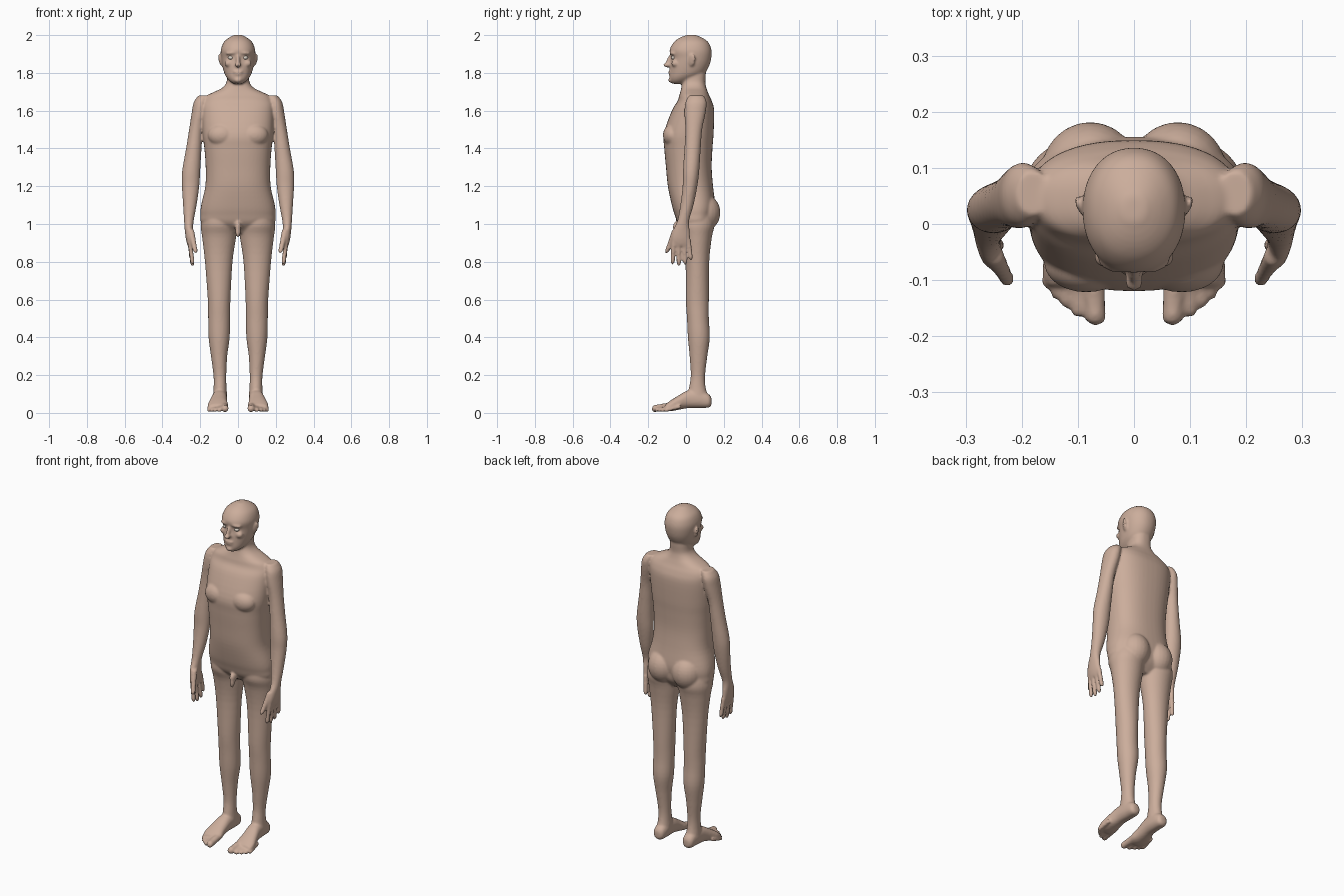
import bpy, bmesh, math
from mathutils import Vector, Matrix

skin = bpy.data.materials.new("skin")
skin.diffuse_color = (0.60, 0.42, 0.33, 1)
eye_mat = bpy.data.materials.new("eye")
eye_mat.diffuse_color = (0.75, 0.68, 0.6, 1)
bm = bmesh.new()


def smooth_rings(rings, steps=4):
    """Catmull-Rom interpolation between cross-sections."""
    out, n = [], len(rings)
    for i in range(n - 1):
        a, b, c, d = (rings[max(0, min(n - 1, i + k))] for k in (-1, 0, 1, 2))
        for j in range(steps):
            t = j / steps
            out.append([0.5 * (2*q + (r-p)*t + (2*p-5*q+4*r-s)*t*t + (3*q-p-3*r+s)*t**3)
                        for p, q, r, s in zip(a, b, c, d)])
    return out + [rings[-1]]


def loft(rings, axis='z', side=1, power=2.0, seg=32):
    """Closed skin over rings (x, y, z, half width, half depth)."""
    loops = []
    for x, y, z, ru, rv in smooth_rings(rings):
        loop = []
        for k in range(seg):
            a = math.tau * k / seg
            c, s = math.cos(a), math.sin(a)
            u = ru * math.copysign(abs(c) ** (2 / power), c)
            v = rv * math.copysign(abs(s) ** (2 / power), s)
            p = (x + u, y + v, z) if axis == 'z' else (x + u, y, z + v)
            loop.append(bm.verts.new((side * p[0], p[1], p[2])))
        loops.append(loop)
    for a, b in zip(loops, loops[1:]):
        for k in range(seg):
            m = (k + 1) % seg
            bm.faces.new((a[k], a[m], b[m], b[k]))
    bm.faces.new(loops[0])
    bm.faces.new(loops[-1])


def blob(loc, size, rot=(0, 0, 0), target=None):
    """Ellipsoid with half sizes, tilted by rot degrees."""
    m = Matrix.Translation(loc)
    for ang, ax in zip(rot, 'XYZ'):
        m = m @ Matrix.Rotation(math.radians(ang), 4, ax)
    m = m @ Matrix.Diagonal((*size, 1))
    bmesh.ops.create_uvsphere(target or bm, u_segments=24, v_segments=16, radius=1, matrix=m)


def digit(a, b, r0, r1, axis, side):
    """Finger or toe: tapered rod with a rounded tip."""
    a, b = Vector(a), Vector(b)
    rings = []
    for t, f in ((0, 1), (.3, 1), (.6, .97), (.85, 1), (.95, .75), (1, .3)):
        r = (r0 + (r1 - r0) * t) * f
        rings.append((*a.lerp(b, t), r, r))
    loft(rings, axis, side, seg=16)


# torso and neck: z, front y, back y, half width
torso = [(.95, .01, .10, .09), (1.0, -.04, .14, .188), (1.05, -.06, .15, .198),
         (1.1, -.075, .155, .195), (1.2, -.096, .143, .173), (1.3, -.106, .136, .171),
         (1.4, -.115, .14, .178), (1.48, -.117, .146, .187), (1.6, -.075, .149, .19),
         (1.65, -.045, .137, .185), (1.68, -.036, .123, .165), (1.70, -.03, .115, .125),
         (1.72, -.025, .108, .085), (1.75, -.02, .102, .061), (1.8, -.02, .105, .057),
         (1.84, -.01, .1, .05)]
loft([(0, (f + b) / 2, z, w, (b - f) / 2) for z, f, b, w in torso], power=2.4, seg=48)

# head
head = [(1.742, -.07, -.01, .022), (1.755, -.083, .02, .042), (1.775, -.087, .06, .06),
        (1.80, -.086, .10, .073), (1.84, -.084, .124, .083), (1.88, -.079, .134, .089),
        (1.92, -.087, .135, .091), (1.96, -.066, .12, .077), (1.985, -.035, .088, .05),
        (2.001, .005, .05, .02)]
loft([(0, (f + b) / 2, z, w, (b - f) / 2) for z, f, b, w in head], power=2.15, seg=48)
# nose, lips and chin
blob((0, -.090, 1.862), (.011, .014, .036), (-18, 0, 0))
blob((0, -.100, 1.842), (.017, .020, .012))
blob((0, -.084, 1.806), (.026, .010, .007))
blob((0, -.083, 1.794), (.023, .010, .007))
blob((0, -.078, 1.762), (.022, .016, .015))
# simple groin form
blob((0, -.045, .985), (.017, .025, .03))
blob((0, -.055, .962), (.014, .014, .034))

for s in (1, -1):
    # brow, cheek, ear
    blob((s * .038, -.072, 1.905), (.03, .014, .008), (0, s * 6, s * 20))
    blob((s * .05, -.058, 1.85), (.022, .02, .018))
    blob((s * .094, .032, 1.868), (.007, .019, .034), (-12, s * 14, s * -18))
    # chest and buttock
    blob((s * .085, -.07, 1.47), (.075, .052, .06))
    blob((s * .078, .09, 1.06), (.088, .092, .1))
    # leg
    loft([(.1, .05, 1.08, .08, .085), (.101, .055, 1.0, .096, .096), (.1, .059, .93, .09, .078),
          (.102, .06, .8, .073, .063), (.1, .06, .6, .06, .061), (.1, .063, .5, .058, .058),
          (.1, .068, .4, .056, .058), (.1, .066, .3, .043, .047), (.096, .063, .2, .034, .038),
          (.095, .06, .14, .034, .043), (.095, .062, .09, .037, .053),
          (.095, .065, .06, .033, .05)], side=s)
    # foot
    loft([(.095, .135, .06, .015, .018), (.095, .12, .064, .032, .036), (.095, .07, .074, .038, .048),
          (.098, .01, .072, .04, .047), (.104, -.04, .054, .047, .038),
          (.106, -.08, .038, .055, .029), (.107, -.11, .027, .05, .018)], 'y', s, power=2.3)
    # toes
    for x0, x1, y, r in ((.072, .068, -.180, .020), (.098, .1, -.167, .0125), (.118, .122, -.150, .012),
                         (.135, .14, -.134, .0115), (.149, .155, -.115, .011)):
        digit((x0, y + .085, .034), (x1, y, r + .001), r, r * .95, 'y', s)
    # arm and palm
    loft([(.18, .055, 1.68, .03, .04), (.196, .053, 1.645, .038, .056), (.205, .048, 1.59, .04, .056),
          (.222, .041, 1.5, .037, .045), (.234, .035, 1.4, .041, .043), (.248, .027, 1.28, .048, .043),
          (.251, .021, 1.2, .046, .039), (.255, .005, 1.1, .036, .035), (.26, -.014, 1.02, .026, .031),
          (.26, -.024, .97, .022, .043), (.257, -.028, .92, .019, .051),
          (.253, -.026, .885, .014, .046)], side=s)
    # fingers and thumb
    for y0, y1, z in ((-.064, -.072, .785), (-.039, -.038, .776), (-.013, -.003, .783), (.012, .027, .808)):
        digit((.256, y0, .92), (.246 - .006 * (z < .8), y1, z), .0135, .0115, 'z', s)
    digit((.25, -.055, .97), (.223, -.104, .845), .018, .0125, 'z', s)

bmesh.ops.recalc_face_normals(bm, faces=bm.faces)
mesh = bpy.data.meshes.new("body")
bm.to_mesh(mesh)
bm.free()
body = bpy.data.objects.new("body", mesh)
bpy.context.collection.objects.link(body)
mesh.materials.append(skin)

# fuse the parts into one soft skin
rem = body.modifiers.new("fuse", 'REMESH')
rem.mode = 'VOXEL'
rem.voxel_size = 0.006
rem.use_smooth_shade = True
soft = body.modifiers.new("soften", 'SMOOTH')
soft.factor = 0.5
soft.iterations = 6

# eyes
for s, name in ((1, "left_eye"), (-1, "right_eye")):
    eb = bmesh.new()
    blob((s * .038, -.064, 1.881), (.014, .014, .011), target=eb)
    for f in eb.faces:
        f.smooth = True
    em = bpy.data.meshes.new(name)
    eb.to_mesh(em)
    eb.free()
    em.materials.append(eye_mat)
    bpy.context.collection.objects.link(bpy.data.objects.new(name, em))
